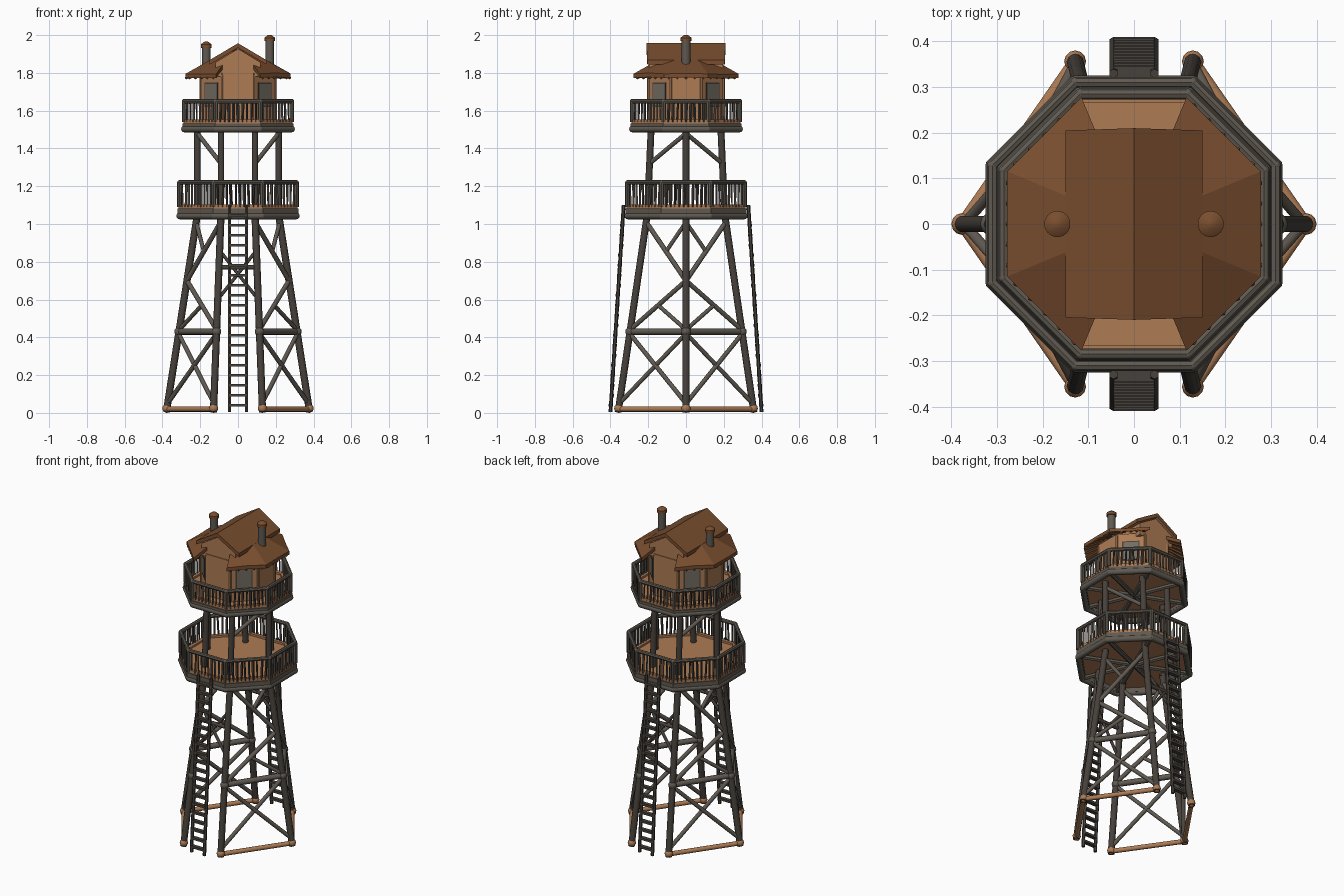
import bpy, bmesh, math, random
from mathutils import Vector, Matrix

if "Cube" in bpy.data.objects:
    bpy.data.objects.remove(bpy.data.objects["Cube"])

random.seed(4)
T8 = math.tan(math.pi / 8)


def mat(name, c):
    m = bpy.data.materials.new(name)
    m.diffuse_color = (*c, 1)
    m.use_nodes = True
    m.node_tree.nodes["Principled BSDF"].inputs["Base Color"].default_value = m.diffuse_color
    return m


TAN = mat("tan wood", (.42, .20, .09))
ROOF = mat("brown roof", (.19, .075, .028))
GREY = mat("grey wood", (.115, .10, .082))
DARK = mat("dark wood", (.062, .052, .043))
PANE = mat("window grey", (.17, .155, .125))


def finish(name, bm, *mats):
    bmesh.ops.recalc_face_normals(bm, faces=bm.faces)
    me = bpy.data.meshes.new(name)
    bm.to_mesh(me)
    bm.free()
    for m in mats:
        me.materials.append(m)
    ob = bpy.data.objects.new(name, me)
    bpy.context.collection.objects.link(ob)
    bpy.ops.object.select_all(action='DESELECT')
    ob.select_set(True)
    bpy.context.view_layer.objects.active = ob
    bpy.ops.object.shade_smooth_by_angle(angle=math.radians(40))
    return ob


def bar(bm, a, b, r, n=10, r2=None):
    a, b = Vector(a), Vector(b)
    d = b - a
    m = Matrix.Translation((a + b) / 2) @ d.to_track_quat('Z', 'Y').to_matrix().to_4x4()
    bmesh.ops.create_cone(bm, cap_ends=True, segments=n, radius1=r, radius2=r2 or r,
                          depth=d.length, matrix=m)


def ball(bm, p, r):
    bmesh.ops.create_uvsphere(bm, u_segments=12, v_segments=8, radius=r,
                              matrix=Matrix.Translation(p))


def box(bm, p, s):
    bmesh.ops.create_cube(bm, size=1, matrix=Matrix.Translation(p) @ Matrix.Diagonal((*s, 1)))


def octagon(a, z):
    r = a / math.cos(math.pi / 8)
    return [Vector((r * math.cos(t), r * math.sin(t), z))
            for t in (math.pi / 8 + i * math.pi / 4 for i in range(8))]


def slab(bm, pts, drop, under=0):
    """Prism from a top outline, lowered by drop; the underside may differ in colour."""
    up = [bm.verts.new(p) for p in pts]
    lo = [bm.verts.new(Vector(p) - Vector((0, 0, drop))) for p in pts]
    bm.faces.new(up)
    bm.faces.new(lo[::-1]).material_index = under
    for i in range(len(pts)):
        j = (i + 1) % len(pts)
        bm.faces.new((up[i], lo[i], lo[j], up[j]))


def ring(bm, a0, a1, z0, z1):
    loops = [[bm.verts.new(p) for p in octagon(a, z)]
             for a, z in ((a0, z0), (a1, z0), (a1, z1), (a0, z1))]
    for k in range(4):
        for i in range(8):
            j, A, B = (i + 1) % 8, loops[k], loops[(k + 1) % 4]
            bm.faces.new((A[i], A[j], B[j], B[i]))


# leg positions: side legs on x axis, corner legs front and back
def side(sx, z):
    return Vector((sx * (.38 - .165 * min(z, 1.05) / 1.05), 0, z))


def corner(sx, sy, z):
    k = min(z, 1.05) / 1.05
    y = .36 - .155 * k - max(0, z - 1.05) * .045
    return Vector((sx * (.13 - .04 * k), sy * y, z))


# legs
bm = bmesh.new()
for sx in (-1, 1):
    for f in [lambda z: side(sx, z)] + [lambda z, s=s: corner(sx, s, z) for s in (-1, 1)]:
        bar(bm, f(.004), f(1.05), .019)
        bar(bm, f(1.05), f(1.52), .018)
finish("legs", bm, DARK)

# cross braces between side legs and corner legs
bm = bmesh.new()
for sx in (-1, 1):
    for sy in (-1, 1):
        S = lambda z: side(sx, z)
        C = lambda z: corner(sx, sy, z)
        bar(bm, S(.43), C(.43), .017)
        bar(bm, S(.05), C(.42), .012)
        bar(bm, C(.05), S(.42), .012)
        bar(bm, S(.70), C(.44), .013)
        bar(bm, S(.70), C(1.01), .013)
        bar(bm, (S(.70) + C(.44)) / 2, S(.44), .011)
        bar(bm, (S(.70) + C(1.01)) / 2, S(1.01), .011)
        bar(bm, S(1.48), C(1.32), .012)
        ball(bm, C(.43), .025)
        ball(bm, S(.43), .025)
finish("cross_braces", bm, GREY)

# cross bars behind the ladders
bm = bmesh.new()
for sy in (-1, 1):
    bar(bm, corner(-1, sy, .77), corner(1, sy, .77), .012)
    for sx in (-1, 1):
        bar(bm, corner(sx, sy, .60), corner(-sx, sy, .86), .009)
finish("ladder_side_braces", bm, DARK)

# ground beams with rounded ends
bm = bmesh.new()
for sx in (-1, 1):
    ball(bm, side(sx, .024), .024)
    for sy in (-1, 1):
        bar(bm, side(sx, .02), corner(sx, sy, .02), .014)
        ball(bm, corner(sx, sy, .024), .024)
finish("ground_beams", bm, TAN)

# ladders front and back
for sy, nm in ((-1, "front_ladder"), (1, "back_ladder")):
    bm = bmesh.new()
    for sx in (-1, 1):
        bar(bm, (sx * .045, sy * .40, .004), (sx * .045, sy * .33, 1.10), .010, 6)
    for i in range(20):
        z = .04 + i * .053
        box(bm, (0, sy * (.40 - .07 * z / 1.1), z), (.09, .024, .014))
    finish(nm, bm, DARK)


# decks with railings
def deck(name, a, z0, zf, zr, count):
    bm = bmesh.new()
    slab(bm, octagon(a - .01, zf), .025)
    ring(bm, a - .02, a + .004, zf - .02, zf + .012)
    finish(name + "_floor", bm, TAN)
    bm = bmesh.new()
    ring(bm, a - .02, a + .010, z0 + .012, zf - .008)
    for i, p in enumerate(octagon(a - .002, z0 + .018)):
        q = octagon(a - .002, z0 + .018)[(i + 1) % 8]
        bar(bm, p, q, .018)
        ball(bm, p, .018)
    # radial floor beams
    for p in octagon(a - .02, z0 + .022):
        bar(bm, p, (0, 0, p.z), .014, 6)
    finish(name + "_frame", bm, GREY)
    bm = bmesh.new()
    top = octagon(a, zr)
    low = octagon(a, zf)
    for i in range(8):
        j = (i + 1) % 8
        bar(bm, top[i], top[j], .012, 8)
        ball(bm, top[i], .012)
        bar(bm, low[i], top[i], .012, 8)
    finish(name + "_rail", bm, GREY)
    bm = bmesh.new()
    for i in range(8):
        j = (i + 1) % 8
        for k in range(1, count):
            t = k / count
            u = t + random.uniform(-.025, .025)
            bar(bm, low[i].lerp(low[j], t), top[i].lerp(top[j], u),
                random.uniform(.005, .009), 4)
    finish(name + "_balusters", bm, DARK)


deck("lower_deck", .31, 1.025, 1.09, 1.22, 11)
deck("upper_deck", .285, 1.485, 1.54, 1.65, 10)

# cabin walls
bm = bmesh.new()
slab(bm, octagon(.20, 1.80), .27)
finish("cabin_walls", bm, TAN)

# gable walls running under the ridge
bm = bmesh.new()
prof = ((-.12, 1.78), (.12, 1.78), (.12, 1.855), (0, 1.928), (-.12, 1.855))
f = bm.faces.new([bm.verts.new((x, -.195, z)) for x, z in prof])
ext = bmesh.ops.extrude_face_region(bm, geom=[f])
bmesh.ops.translate(bm, vec=(0, .39, 0),
                    verts=[v for v in ext["geom"] if isinstance(v, bmesh.types.BMVert)])
finish("gable_walls", bm, TAN)

# windows on the diagonal walls, with frames
for nm, w, h, d, m in (("window_frames", .10, .13, .004, DARK), ("window_panes", .085, .115, .008, PANE)):
    bm = bmesh.new()
    for i in range(4):
        M = Matrix.Rotation(math.radians(45 + 90 * i), 4, 'Z') @ Matrix.Translation((.20, 0, 1.685))
        bmesh.ops.create_cube(bm, size=1, matrix=M @ Matrix.Diagonal((d, w, h, 1)))
    finish(nm, bm, m)

# corner trim of the cabin
bm = bmesh.new()
for p in octagon(.198, 1.54):
    bar(bm, p, p + Vector((0, 0, .25)), .008, 6)
finish("cabin_corner_posts", bm, TAN)

# octagonal roof skirts, open at front and back for the gables
bm = bmesh.new()
eave = octagon(.278, 1.795)
apex = Vector((0, 0, 1.952))
for i in range(8):
    if i in (1, 5):
        continue
    a, b = eave[i], eave[(i + 1) % 8]
    mid = (a + b) / 2 + Vector((0, 0, random.uniform(-.008, .006)))
    slab(bm, [apex, a, mid, b], .022, 1)
finish("roof_skirts", bm, ROOF, TAN)

# gable roof along y
bm = bmesh.new()
for sx in (-1, 1):
    slab(bm, [(0, -.21, 1.957), (sx * .15, -.205, 1.868), (sx * .15, .205, 1.868), (0, .21, 1.957)],
         .024, 1)
finish("gable_roof", bm, ROOF, TAN)

# rafter ends and eave boards
bm = bmesh.new()
for i in range(8):
    if i in (1, 5):
        continue
    a, b = eave[i], eave[(i + 1) % 8]
    for k in range(5):
        p = a.lerp(b, (k + .5) / 5)
        q = p.lerp(apex, .28)
        dz = Vector((0, 0, -.024))
        bar(bm, p + dz, q + dz, .007, 4)
finish("rafters", bm, ROOF)

# chimneys with round caps
for nm, x, top in (("left_chimney", -.168, 1.965), ("right_chimney", .168, 2.0)):
    bm = bmesh.new()
    bar(bm, (x, 0, 1.82), (x, 0, top - .02), .023, 14)
    finish(nm, bm, GREY)
    bm = bmesh.new()
    bar(bm, (x, 0, top - .032), (x, 0, top - .014), .029, 14)
    bar(bm, (x, 0, top - .014), (x, 0, top), .029, 14, .010)
    finish(nm + "_cap", bm, ROOF)
